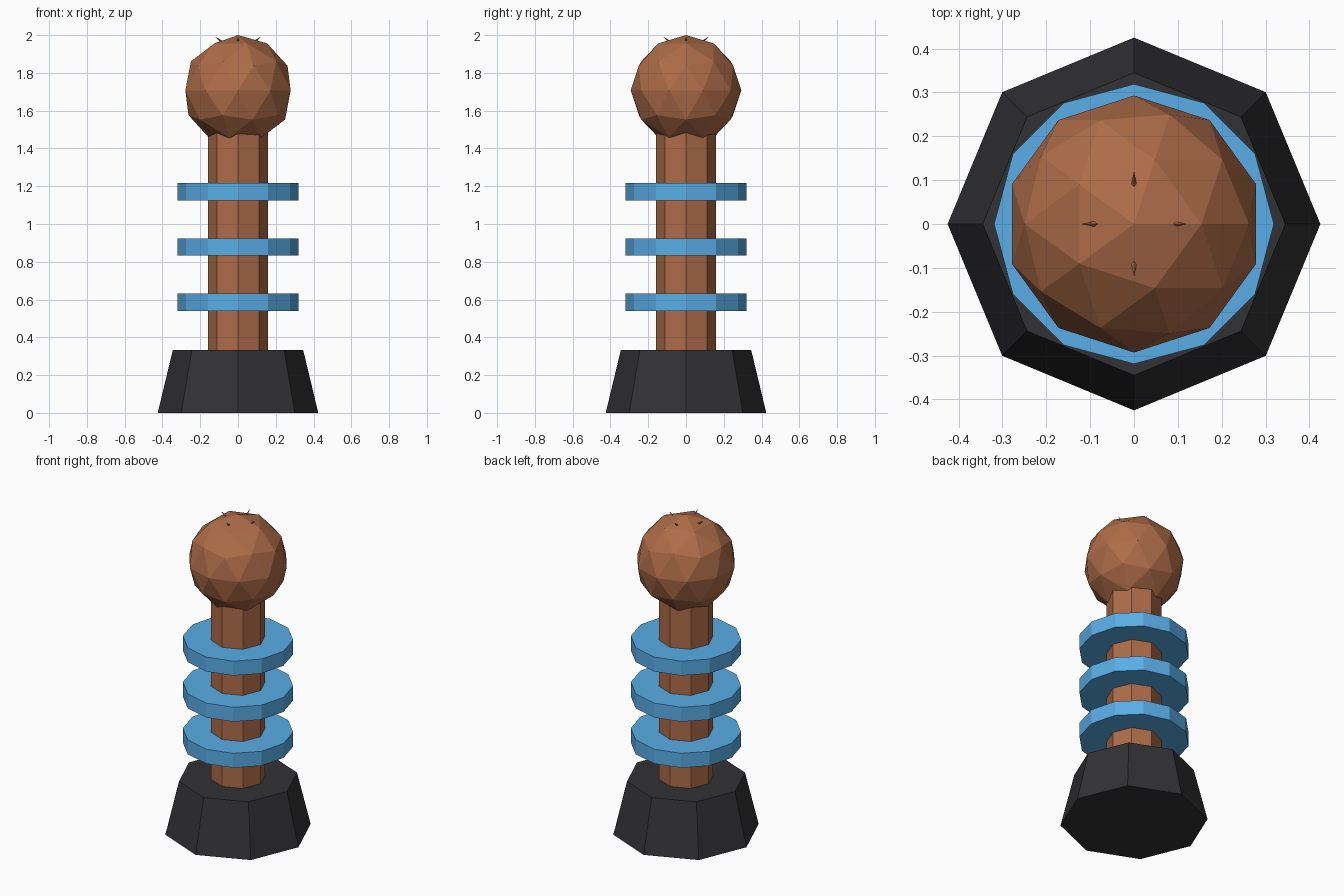
import bpy
import math
from mathutils import Vector

if "Cube" in bpy.data.objects:
    bpy.data.objects.remove(bpy.data.objects["Cube"])


def material(name, rgb):
    m = bpy.data.materials.new(name)
    m.diffuse_color = (*rgb, 1)
    m.use_nodes = True
    m.node_tree.nodes["Principled BSDF"].inputs["Base Color"].default_value = m.diffuse_color
    return m


dark = material("dark_housing", (0.032, 0.032, 0.036))
copper = material("copper", (0.42, 0.15, 0.065))
blue = material("blue_glow", (0.10, 0.42, 0.80))


def finish(name, mat):
    ob = bpy.context.object
    ob.name = name
    ob.data.materials.append(mat)
    return ob


def frustum(name, sides, r_low, r_high, z0, z1, mat):
    bpy.ops.mesh.primitive_cone_add(vertices=sides, radius1=r_low, radius2=r_high,
                                    depth=z1 - z0, location=(0, 0, (z0 + z1) / 2))
    return finish(name, mat)


# Tapered base and central column
frustum("base", 8, 0.425, 0.345, 0, 0.333, dark)
frustum("column", 8, 0.159, 0.159, 0.333, 1.5, copper)

# Three evenly spaced discs
for i in range(3):
    z = 0.585 + i * 0.293
    frustum(f"disc_{i + 1}", 12, 0.319, 0.319, z - 0.046, z + 0.046, blue)

# Faceted ball on top
bpy.ops.mesh.primitive_ico_sphere_add(subdivisions=2, radius=0.293, location=(0, 0, 1.707))
finish("ball", copper)

# Four small spikes leaning outward near the top of the ball
for i in range(4):
    a = i * math.pi / 2
    out = Vector((math.cos(a), math.sin(a), 0))
    root = out * 0.06 + Vector((0, 0, 1.945))
    tip = out * 0.122 + Vector((0, 0, 1.992))
    axis = tip - root
    bpy.ops.mesh.primitive_cone_add(vertices=4, radius1=0.012, radius2=0, depth=axis.length,
                                    location=(root + tip) / 2,
                                    rotation=axis.to_track_quat('Z', 'Y').to_euler())
    finish(f"spike_{i + 1}", copper)
